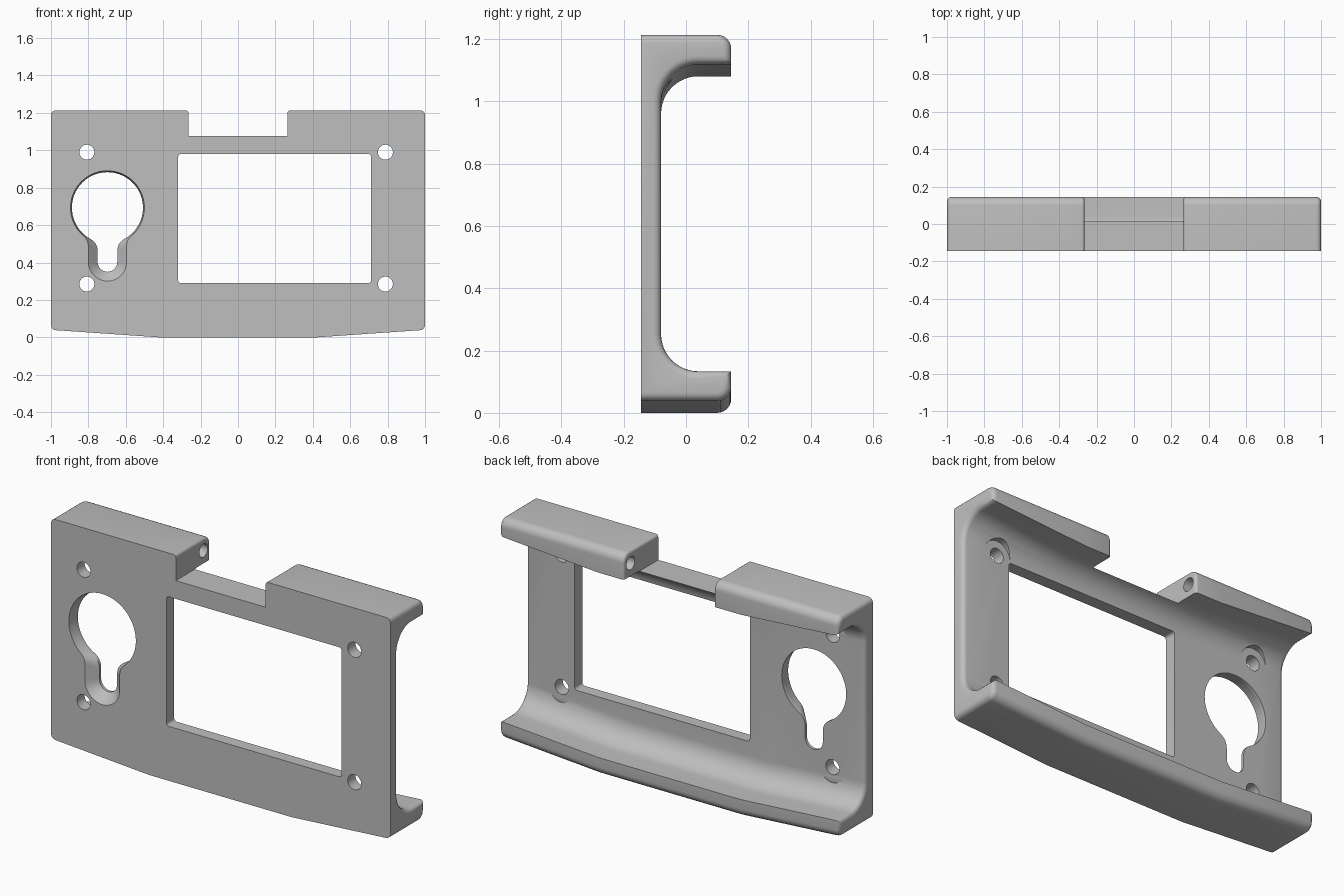
import bpy, bmesh
from math import sin, cos, pi, sqrt, atan2, radians

cube = bpy.data.objects.get("Cube")
if cube:
    bpy.data.objects.remove(cube, do_unlink=True)

FRONT, INNER, BACK, TOP = -0.145, -0.08, 0.145, 1.213
grey = bpy.data.materials.new("light grey plastic")
grey.use_nodes = True
grey.diffuse_color = (0.52, 0.52, 0.52, 1)
grey.node_tree.nodes["Principled BSDF"].inputs["Base Color"].default_value = (0.52, 0.52, 0.52, 1)


def arc(cx, cy, r, a0, a1, n):
    """Points on an arc, angles in radians."""
    return [(cx + r * cos(a0 + (a1 - a0) * i / n), cy + r * sin(a0 + (a1 - a0) * i / n))
            for i in range(n + 1)]


def loft(name, rings, bevel=None):
    """Closed solid through equal-length rings of 3D points."""
    bm = bmesh.new()
    loops = [[bm.verts.new(p) for p in ring] for ring in rings]
    n = len(loops[0])
    for a, b in zip(loops, loops[1:]):
        for i in range(n):
            j = (i + 1) % n
            bm.faces.new((a[i], a[j], b[j], b[i]))
    bm.faces.new(loops[0])
    bm.faces.new(loops[-1])
    bmesh.ops.recalc_face_normals(bm, faces=bm.faces)
    if bevel:
        bevel(bm)
    mesh = bpy.data.meshes.new(name)
    bm.to_mesh(mesh)
    bm.free()
    ob = bpy.data.objects.new(name, mesh)
    bpy.context.collection.objects.link(ob)
    mesh.materials.append(grey)
    return ob


def cut(body, cutter):
    """Subtract the cutter and throw it away."""
    cutter.hide_render = True
    mod = body.modifiers.new("cut", "BOOLEAN")
    mod.operation, mod.solver, mod.object = "DIFFERENCE", "EXACT", cutter
    bpy.ops.object.select_all(action="DESELECT")
    bpy.context.view_layer.objects.active = body
    body.select_set(True)
    bpy.ops.object.modifier_apply(modifier=mod.name)
    bpy.data.objects.remove(cutter, do_unlink=True)


def round_edges(bm, rule, width):
    edges = [e for e in bm.edges if rule(*[v.co for v in e.verts])]
    bmesh.ops.bevel(bm, geom=edges, offset=width, segments=4, profile=0.5, affect="EDGES")


def on_front(a, b):
    return max(a.y, b.y) < FRONT + 0.003


# Shell: a C-shaped section whose cavity and underside rise towards the ends
def section(x, rise):
    r, f, floor, ceiling = 0.045, 0.12, 0.095 + rise, 1.08 + rise
    pts = [(FRONT, rise)]
    pts += arc(BACK - r, rise + r, r, -pi / 2, 0, 6)
    pts += [(BACK, floor)]
    pts += arc(INNER + f, floor + f, f, -pi / 2, -pi, 12)
    pts += arc(INNER + f, ceiling - f, f, pi, pi / 2, 12)
    pts += [(BACK, ceiling)]
    pts += arc(BACK - r, TOP - r, r, 0, pi / 2, 6)
    pts += [(FRONT, TOP)]
    return [(x, y, z) for y, z in pts]


def round_ends(bm):
    round_edges(bm, lambda a, b: abs(a.x) > 0.999 and abs(a.x - b.x) < 0.001
                and not on_front(a, b), 0.025)


shell = loft("case_shell", [section(-1, 0.04), section(-0.42, 0), section(0.42, 0),
                            section(1, 0.04)], round_ends)


# Cutters running along y
def prism(name, outline, y0, y1):
    return loft(name, [[(x, y, z) for x, z in outline] for y in (y0, y1)])


def rounded_rect(x0, x1, z0, z1, r):
    pts = []
    for cx, cz, a in ((x1 - r, z1 - r, 0), (x0 + r, z1 - r, 1),
                      (x0 + r, z0 + r, 2), (x1 - r, z0 + r, 3)):
        pts += arc(cx, cz, r, a * pi / 2, (a + 1) * pi / 2, 4)
    return pts


# Notch in the top rail, with softened side edges
half = 0.265
cut(shell, prism("notch_cutter", [(-half, 1.077), (half, 1.077), (half, 1.5), (-half, 1.5)], -0.5, 0.5))
bm = bmesh.new()
bm.from_mesh(shell.data)
round_edges(bm, lambda a, b: abs(abs(a.x) - half) < 0.001 and abs(a.x - b.x) < 0.001
            and max(a.z, b.z) > 1.1 and not on_front(a, b), 0.014)
bm.to_mesh(shell.data)
bm.free()

# Display window
cut(shell, prism("window_cutter", rounded_rect(-0.32, 0.712, 0.29, 0.98, 0.015), -0.5, 0.5))

# Screw holes with clearance for the heads behind the plate
for x in (-0.808, 0.788):
    for z in (0.285, 0.99):
        cut(shell, prism("head_cutter", arc(x, z, 0.08, 0, 2 * pi * 31 / 32, 31), INNER + 0.001, 0.13))
        cut(shell, prism("screw_cutter", arc(x, z, 0.04, 0, 2 * pi * 31 / 32, 31), -0.5, 0.1))


# Keyhole opening whose front edge rolls inward
def keyhole(y, grow):
    cx, cz, big, w, f = -0.698, 0.693, 0.19 + grow * 0.15, 0.0525 + grow, 0.07
    fx = w + f
    fz = -sqrt((big + f) ** 2 - fx ** 2)
    a = atan2(fz, fx)
    pts = arc(0, 0, big, a, pi - a, 48)
    pts += arc(-fx, fz, f, -a, 0, 6)[1:]
    pts += arc(0, -0.29, w, pi, 2 * pi, 14)
    pts += arc(fx, fz, f, pi, pi + a, 6)[:-1]
    return [(cx + x, y, cz + z) for x, z in pts]


R = 0.05
rings = [keyhole(FRONT - 0.05, R)]
for i in range(7):
    t = radians(15 * i)
    rings.append(keyhole(FRONT + R * sin(t), R * (1 - cos(pi / 2 - t)) if i else R))
rings.append(keyhole(0.13, 0))
cut(shell, loft("keyhole_cutter", rings))

# Hinge pin bores in the notch sides
for side in (-1, 1):
    circle = arc(0.088, 1.148, 0.035, 0, 2 * pi * 23 / 24, 23)
    cut(shell, loft("pin_cutter", [[(side * x, y, z) for y, z in circle] for x in (0.2, 0.56)]))

bpy.ops.object.select_all(action="DESELECT")
shell.select_set(True)
bpy.context.view_layer.objects.active = shell
bpy.ops.object.shade_smooth_by_angle(angle=radians(30))
